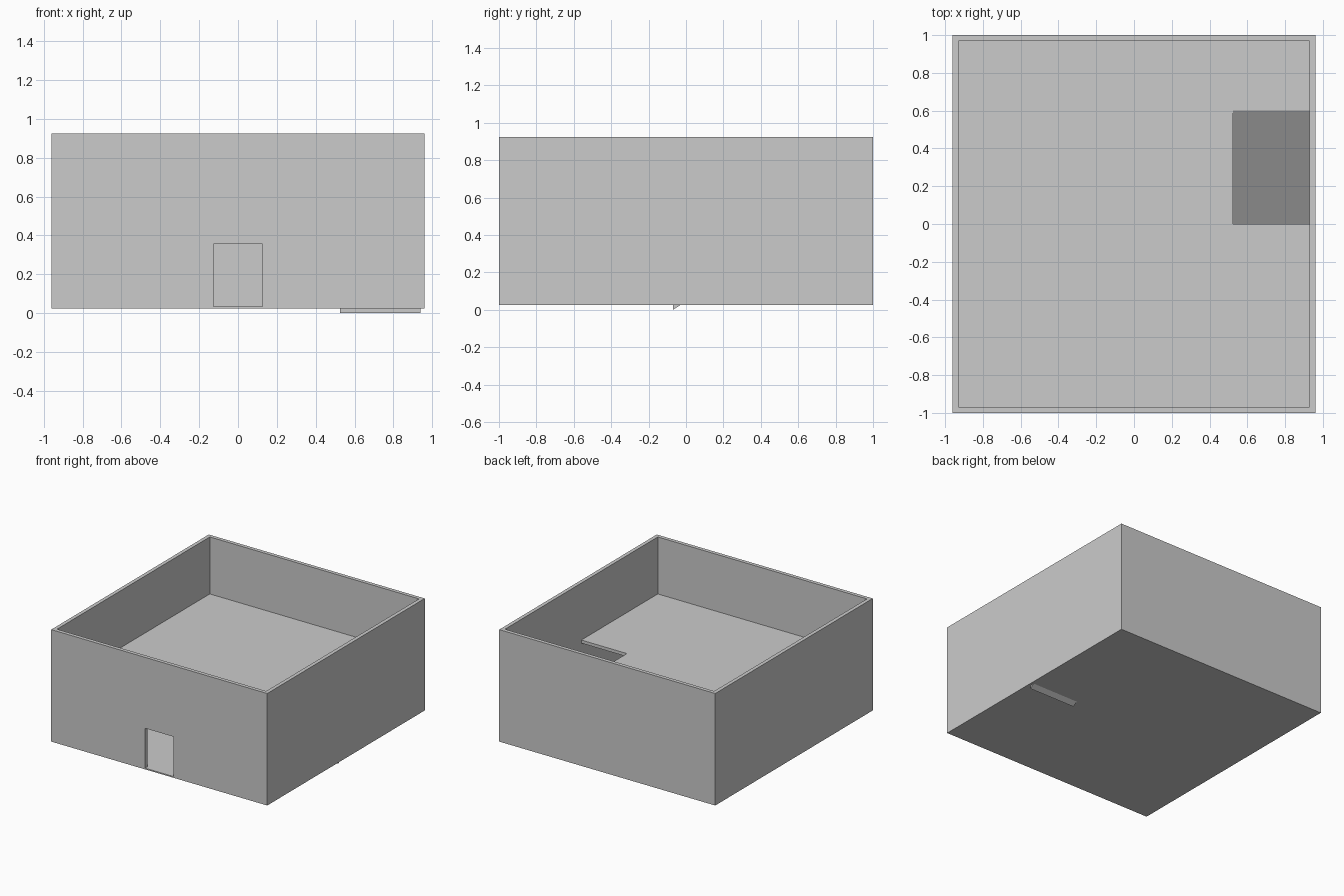
import bpy, bmesh
from mathutils import Vector

if "Cube" in bpy.data.objects:
    bpy.data.objects.remove(bpy.data.objects["Cube"])

W, D = 0.96, 1.0            # outer half width and half depth
T = 0.03                    # wall thickness
Z0, FLOOR, TOP = 0.025, 0.035, 0.925
MID, SLAB = 0.467, 0.025    # upper floor level and thickness
IX, IY = W - T, D - T


def prism(name, points, offset):
    """Extrude a closed planar outline along offset into a solid."""
    bm = bmesh.new()
    face = bm.faces.new([bm.verts.new(p) for p in points])
    ext = bmesh.ops.extrude_face_region(bm, geom=[face], use_keep_orig=True)
    verts = [v for v in ext["geom"] if isinstance(v, bmesh.types.BMVert)]
    bmesh.ops.translate(bm, vec=Vector(offset), verts=verts)
    bmesh.ops.recalc_face_normals(bm, faces=bm.faces)
    mesh = bpy.data.meshes.new(name)
    bm.to_mesh(mesh)
    bm.free()
    obj = bpy.data.objects.new(name, mesh)
    bpy.context.collection.objects.link(obj)
    return obj


def box(name, x0, x1, y0, y1, z0, z1):
    outline = [(x0, y0, z0), (x1, y0, z0), (x1, y1, z0), (x0, y1, z0)]
    return prism(name, outline, (0, 0, z1 - z0))


def cut(obj, cutter):
    mod = obj.modifiers.new("cut", "BOOLEAN")
    mod.operation, mod.solver, mod.object = "DIFFERENCE", "EXACT", cutter
    bpy.context.view_layer.objects.active = obj
    bpy.ops.object.modifier_apply(modifier=mod.name)
    bpy.data.objects.remove(cutter)


# Open-topped walls with a doorway in the front
walls = box("walls", -W, W, -D, D, FLOOR, TOP)
cut(walls, box("room_cutter", -IX, IX, -IY, IY, FLOOR - 0.1, TOP + 0.1))
cut(walls, box("door_cutter", -0.125, 0.125, -D - 0.1, -IY + 0.1, FLOOR - 0.1, 0.355))

# Thin ground floor under the whole building
box("ground_floor", -W, W, -D, D, Z0, FLOOR)

# Upper floor, notched beside the right wall for the stairwell
hx, hy0, hy1 = 0.525, 0.0, 0.6
z = MID - SLAB
outline = [(-IX, -IY), (IX, -IY), (IX, hy0), (hx, hy0),
           (hx, hy1), (IX, hy1), (IX, IY), (-IX, IY)]
prism("upper_floor", [(x, y, z) for x, y in outline], (0, 0, SLAB))

# Sloping ramp from the ground floor to the upper floor
t = 0.04
profile = [(-0.07, 0.0), (hy1, MID - t), (hy1, MID), (-0.07, t)]
prism("ramp", [(hx, y, z) for y, z in profile], (0.94 - hx, 0, 0))
